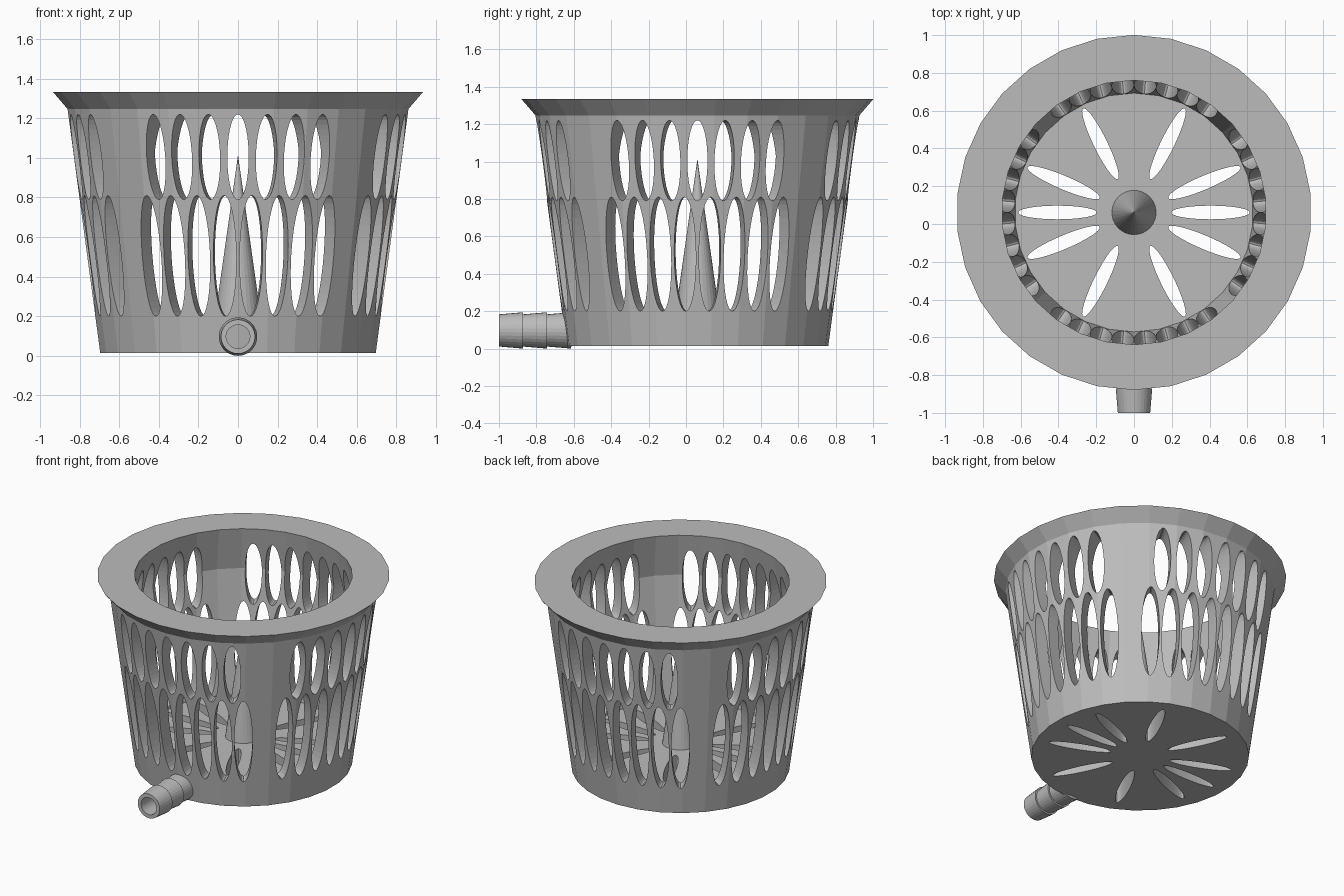
import bpy, bmesh, math
from mathutils import Matrix, Vector

cube = bpy.data.objects.get("Cube")
if cube:
    bpy.data.objects.remove(cube, do_unlink=True)

SIDES = 30
CENTRE = Matrix.Translation((0, 0.061, 0))

grey = bpy.data.materials.new("plain_grey")
grey.use_nodes = True
grey.diffuse_color = (0.5, 0.5, 0.5, 1)
grey.node_tree.nodes["Principled BSDF"].inputs["Base Color"].default_value = (0.5, 0.5, 0.5, 1)


def make_object(name, bm):
    bmesh.ops.recalc_face_normals(bm, faces=bm.faces)
    mesh = bpy.data.meshes.new(name)
    bm.to_mesh(mesh)
    bm.free()
    mesh.materials.append(grey)
    obj = bpy.data.objects.new(name, mesh)
    bpy.context.collection.objects.link(obj)
    return obj


def lathe(name, profile, matrix):
    """Turn an open (radius, height) profile about z; points on the axis close it."""
    bm = bmesh.new()
    verts = [bm.verts.new((0, r, z)) for r, z in profile]
    edges = [bm.edges.new(pair) for pair in zip(verts, verts[1:])]
    bmesh.ops.spin(bm, geom=verts + edges, axis=(0, 0, 1), cent=(0, 0, 0),
                   angle=math.tau, steps=SIDES, use_duplicate=False)
    bmesh.ops.remove_doubles(bm, verts=bm.verts, dist=1e-4)
    bm.transform(matrix)
    return make_object(name, bm)


def add_oval(bm, matrix, half_width, half_length, depth):
    """Oval prism: width on x, length on y, depth on z."""
    bmesh.ops.create_cone(bm, cap_ends=True, segments=36, radius1=1, radius2=1, depth=1,
                          matrix=matrix @ Matrix.Diagonal((half_width, half_length, depth, 1)))


# Basket: thick floor, tapered wall, flared rim and inward-leaning lip
basket = lathe("basket", [
    (0, 0.015), (0.70, 0.015), (0.866, 1.247), (0.94, 1.333),
    (0.70, 1.333), (0.752, 1.03), (0.632, 0.19), (0, 0.19)], CENTRE)

# Wall slots: four groups, two staggered rows of upright ovals
cutter_bm = bmesh.new()
ROWS = [(7, 1.005, 0.054, 0.215), (8, 0.505, 0.058, 0.305)]
for group in range(4):
    for count, height, half_width, half_length in ROWS:
        for i in range(count):
            angle = math.radians(90 * group + 10 * (i - (count - 1) / 2))
            place = (CENTRE @ Matrix.Rotation(angle, 4, "Z")
                     @ Matrix.Translation((0, -0.78, height))
                     @ Matrix.Rotation(math.pi / 2, 4, "X"))
            add_oval(cutter_bm, place, half_width, half_length, 0.36)

# Floor slots: petals fanned out to either side
for side in (0, 180):
    for degrees in (-64, -23, 0, 23, 64):
        place = (CENTRE @ Matrix.Rotation(math.radians(side + degrees - 90), 4, "Z")
                 @ Matrix.Translation((0, 0.405, 0.1)))
        add_oval(cutter_bm, place, 0.036, 0.208, 0.4)
cutter = make_object("slot_cutter", cutter_bm)
cutter.hide_render = True

cut = basket.modifiers.new("slots", "BOOLEAN")
cut.operation = "DIFFERENCE"
cut.solver = "EXACT"
cut.use_self = True
cut.object = cutter
bpy.context.view_layer.update()
basket_eval = basket.evaluated_get(bpy.context.evaluated_depsgraph_get())
cut_mesh = bpy.data.meshes.new_from_object(basket_eval)
basket.modifiers.clear()
basket.data = cut_mesh
bpy.data.objects.remove(cutter, do_unlink=True)

# Central spike standing on the floor
lathe("centre_spike", [(0, 0.17), (0.12, 0.17), (0, 1.015)], CENTRE)

# Barbed hose spout with a blind bore, pointing forward
profile = [(0, 0.38), (0.06, 0.38), (0.06, 0)]
for barb in range(3):
    profile += [(0.086, 0.128 * barb), (0.097, 0.128 * (barb + 1))]
profile += [(0.08, 0.39), (0, 0.39)]
lathe("hose_spout", profile,
      Matrix.Translation((0, -1, 0.097)) @ Matrix.Rotation(-math.pi / 2, 4, "X"))
